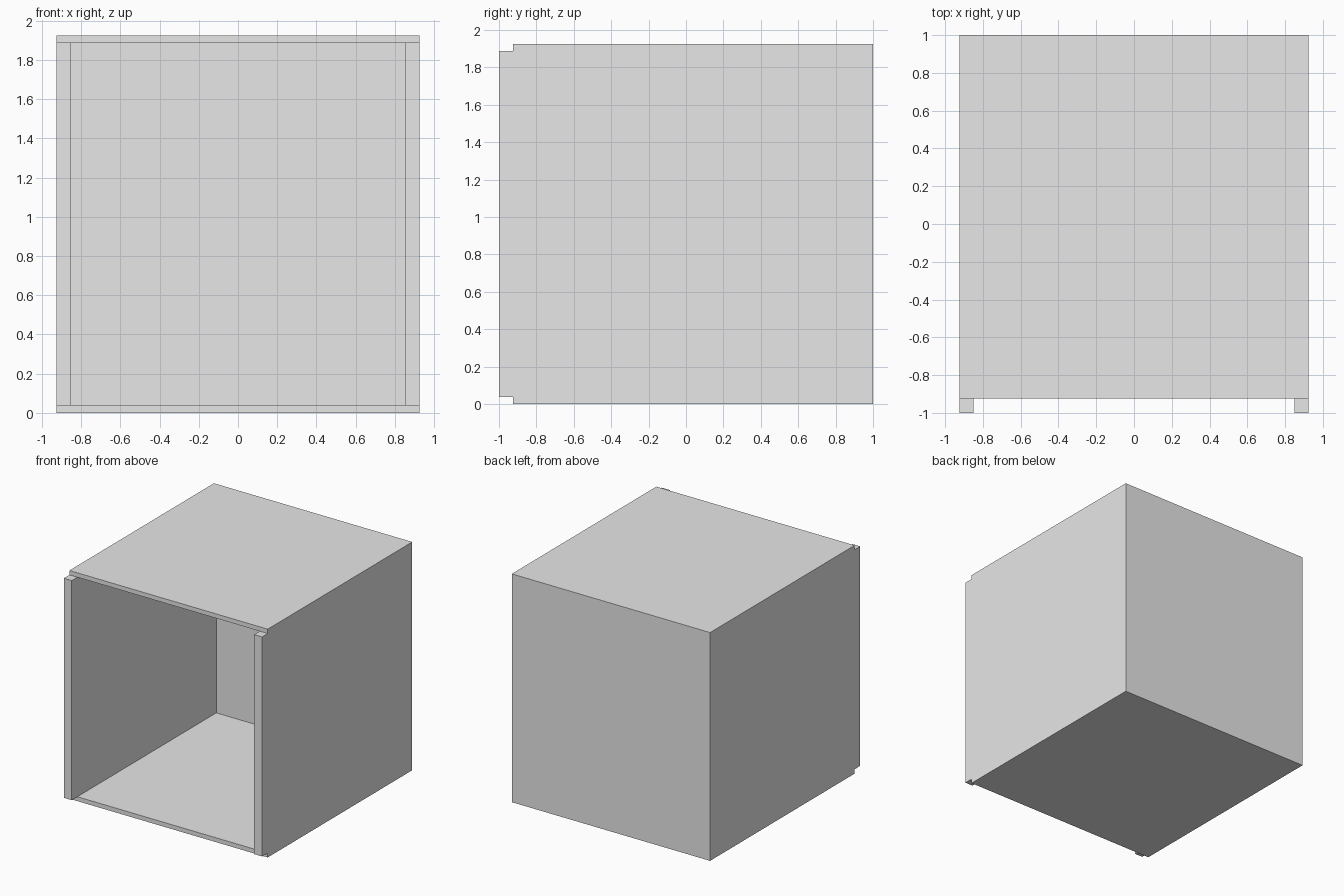
import bpy

cube = bpy.data.objects.get("Cube")
if cube:
    bpy.data.objects.remove(cube, do_unlink=True)

# One plain material for every panel
grey = bpy.data.materials.new("light_grey")
grey.use_nodes = True
colour = (0.8, 0.8, 0.8, 1)
grey.diffuse_color = colour
grey.node_tree.nodes["Principled BSDF"].inputs["Base Color"].default_value = colour


def panel(name, low, high):
    """Flat board spanning two opposite corners."""
    bpy.ops.mesh.primitive_cube_add(size=1)
    board = bpy.context.object
    board.name = name
    middle = [(a + b) / 2 for a, b in zip(low, high)]
    size = [b - a for a, b in zip(low, high)]
    for v in board.data.vertices:
        v.co = [m + c * s for m, c, s in zip(middle, v.co, size)]
    board.data.materials.append(grey)
    return board


HALF, HEIGHT = 0.925, 1.925
THIN, THICK = 0.037, 0.074
INNER, UPPER = HALF - THICK, HEIGHT - THIN

# Thin top and bottom boards, set back from the front edge
panel("bottom_board", (-HALF, -HALF, 0), (HALF, 1, THIN))
panel("top_board", (-HALF, -HALF, UPPER), (HALF, 1, HEIGHT))

# Thick side walls, projecting at the front
panel("left_wall", (INNER, -1, THIN), (HALF, 1, UPPER))
panel("right_wall", (-HALF, -1, THIN), (-INNER, 1, UPPER))

# Back wall between the sides
panel("back_wall", (-INNER, 1 - THICK, THIN), (INNER, 1, UPPER))
